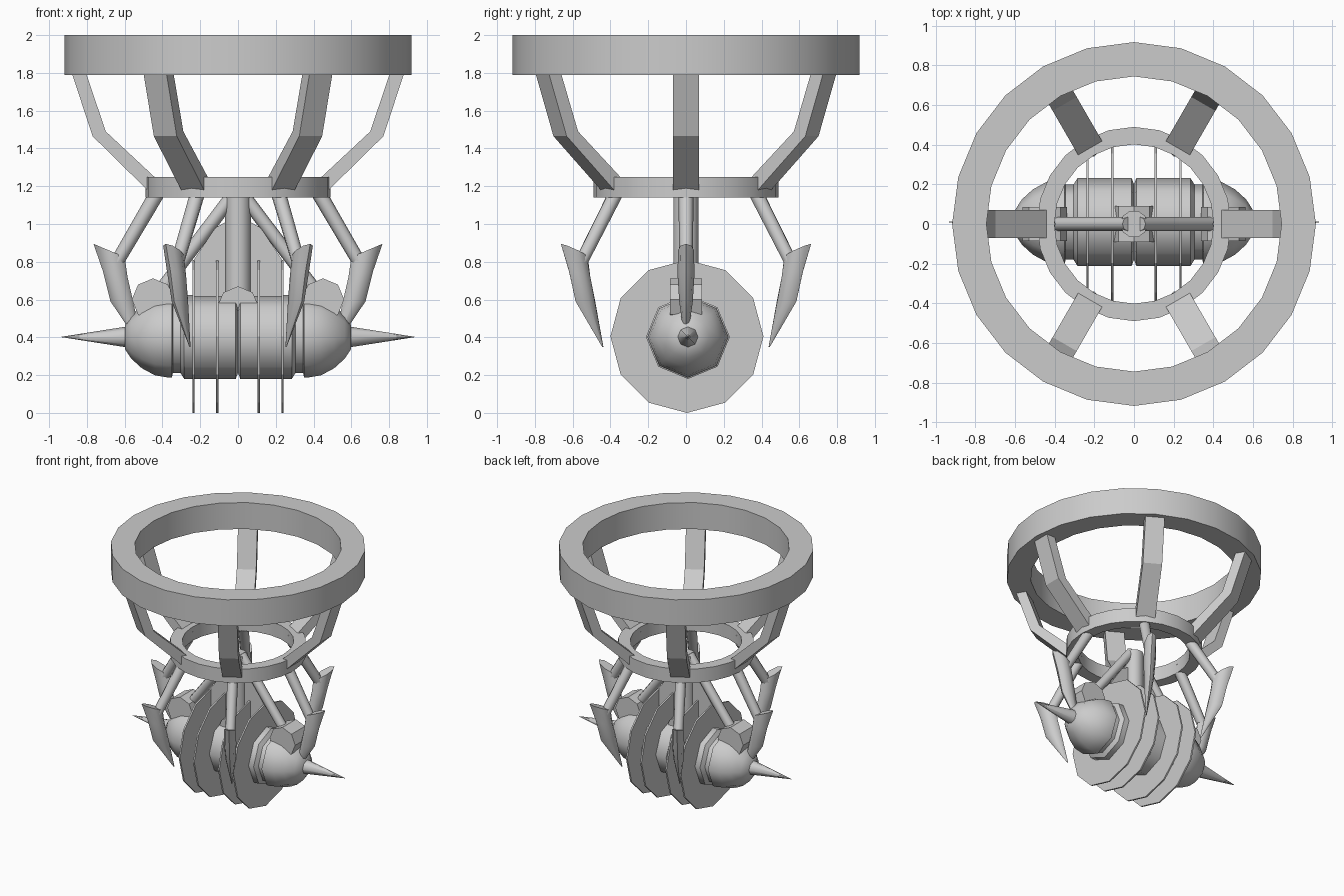
import bpy, bmesh
from math import cos, sin, pi, radians
from mathutils import Vector, Matrix

if "Cube" in bpy.data.objects:
    bpy.data.objects.remove(bpy.data.objects["Cube"])

def make(name, verts, faces, smooth=None):
    me = bpy.data.meshes.new(name)
    me.from_pydata([tuple(v) for v in verts], [], faces)
    bm = bmesh.new()
    bm.from_mesh(me)
    bmesh.ops.recalc_face_normals(bm, faces=bm.faces)
    bm.to_mesh(me)
    bm.free()
    ob = bpy.data.objects.new(name, me)
    bpy.context.collection.objects.link(ob)
    if smooth:
        bpy.ops.object.select_all(action='DESELECT')
        ob.select_set(True)
        bpy.context.view_layer.objects.active = ob
        bpy.ops.object.shade_smooth_by_angle(angle=radians(smooth))
    return ob

def loft(name, rings, smooth=None, closed=False):
    """Skin a list of equal vertex rings; capped unless closed in a loop."""
    n, m = len(rings[0]), len(rings)
    verts = [v for r in rings for v in r]
    faces = []
    for i in range(m if closed else m - 1):
        k = (i + 1) % m
        for j in range(n):
            j2 = (j + 1) % n
            faces.append((i * n + j, i * n + j2, k * n + j2, k * n + j))
    if not closed:
        faces += [tuple(range(n)), tuple(range((m - 1) * n, m * n))]
    return make(name, verts, faces, smooth)

def ring_z(name, r_in, r_out, z0, z1, n):
    prof = [(r_in, z0), (r_out, z0), (r_out, z1), (r_in, z1)]
    loft(name, [[(r * cos(2 * pi * j / n), r * sin(2 * pi * j / n), z)
                 for j in range(n)] for r, z in prof], 20, closed=True)

def lathe(name, origin, axis, profile, n, smooth=None):
    """Turn (distance, radius) pairs around an axis."""
    q = Vector((0, 0, 1)).rotation_difference(Vector(axis).normalized())
    o = Vector(origin)
    return loft(name, [[o + q @ Vector((r * cos(2 * pi * j / n), r * sin(2 * pi * j / n), d))
                        for j in range(n)] for d, r in profile], smooth)

def tube(name, a, b, r0, r1, n=8):
    d = Vector(b) - Vector(a)
    return lathe(name, a, d, [(0, r0), (d.length, r1)], n, 50)

# mounting rings
ring_z("upper_ring", 0.745, 0.918, 1.79, 2.0, 24)
ring_z("lower_ring", 0.402, 0.49, 1.14, 1.25, 24)

# six bent struts and six hooked claws
strut = [((0.805, 1.80), (0.88, 1.80)), ((0.70, 1.49), (0.77, 1.465)), ((0.40, 1.21), (0.46, 1.16))]
claw = [(0.60, 0.825, 0.765, 0.895, 0.042), (0.585, 0.72, 0.715, 0.75, 0.045),
        (0.555, 0.59, 0.675, 0.59, 0.036), (0.505, 0.35, 0.513, 0.35, 0.003)]
for i in range(6):
    rot = Matrix.Rotation(i * pi / 3, 4, 'Z')
    w = 0.07
    loft("strut", [[(a[0], -w, a[1]), (b[0], -w, b[1]), (b[0], w, b[1]), (a[0], w, a[1])]
                   for a, b in strut]).matrix_world = rot
    tube("claw_arm", (0.43, 0, 1.16), (0.64, 0, 0.80), 0.04, 0.036).matrix_world = rot
    rings = []
    for x0, z0, x1, z1, t in claw:
        rings.append([((x0 + x1) / 2 + (x1 - x0) / 2 * cos(k * pi / 4), t * sin(k * pi / 4),
                       (z0 + z1) / 2 + (z1 - z0) / 2 * cos(k * pi / 4)) for k in range(8)])
    loft("claw_hook", rings, 50).matrix_world = rot

# horizontal turbine body
CZ, CY = 0.402, 0.01
half = [(0.0, 0.19), (0.012, 0.222), (0.285, 0.222), (0.305, 0.19), (0.345, 0.19),
        (0.35, 0.215), (0.37, 0.215), (0.44, 0.203), (0.51, 0.165), (0.565, 0.115), (0.598, 0.065)]
for s in (-1, 1):
    lathe("body_half", (0, CY, CZ), (s, 0, 0), half, 8, 50)
    tube("end_spike", (s * 0.59, CY, CZ), (s * 0.935, CY, CZ), 0.055, 0.001)
    for x in (0.11, 0.235):
        lathe("blade_disc", (s * x - 0.006, 0.005, 0.405), (1, 0, 0),
              [(0, 0.405), (0.012, 0.405)], 12)

    # braces from the post down to the side hubs
    lathe("side_hub", (s * 0.45, -0.085, 0.60), (0, 1, 0), [(0, 0.112), (0.17, 0.112)], 8)
    tube("brace", (s * 0.03, 0, 1.15), (s * 0.43, 0, 0.62), 0.036, 0.036)

    # gusset between post and brace
    out = [(0.03, 1.03), (0.12, 0.98), (0.24, 0.80), (0.24, 0.58), (0.03, 0.58)]
    loft("gusset", [[(s * x, y, z) for x, z in out] for y in (-0.01, 0.01)])

# central post and its hub
tube("post", (0, 0, 0.58), (0, 0, 1.15), 0.069, 0.069, 10)
lathe("centre_hub", (0, -0.09, 0.56), (0, 1, 0), [(0, 0.11), (0.18, 0.11)], 8)
